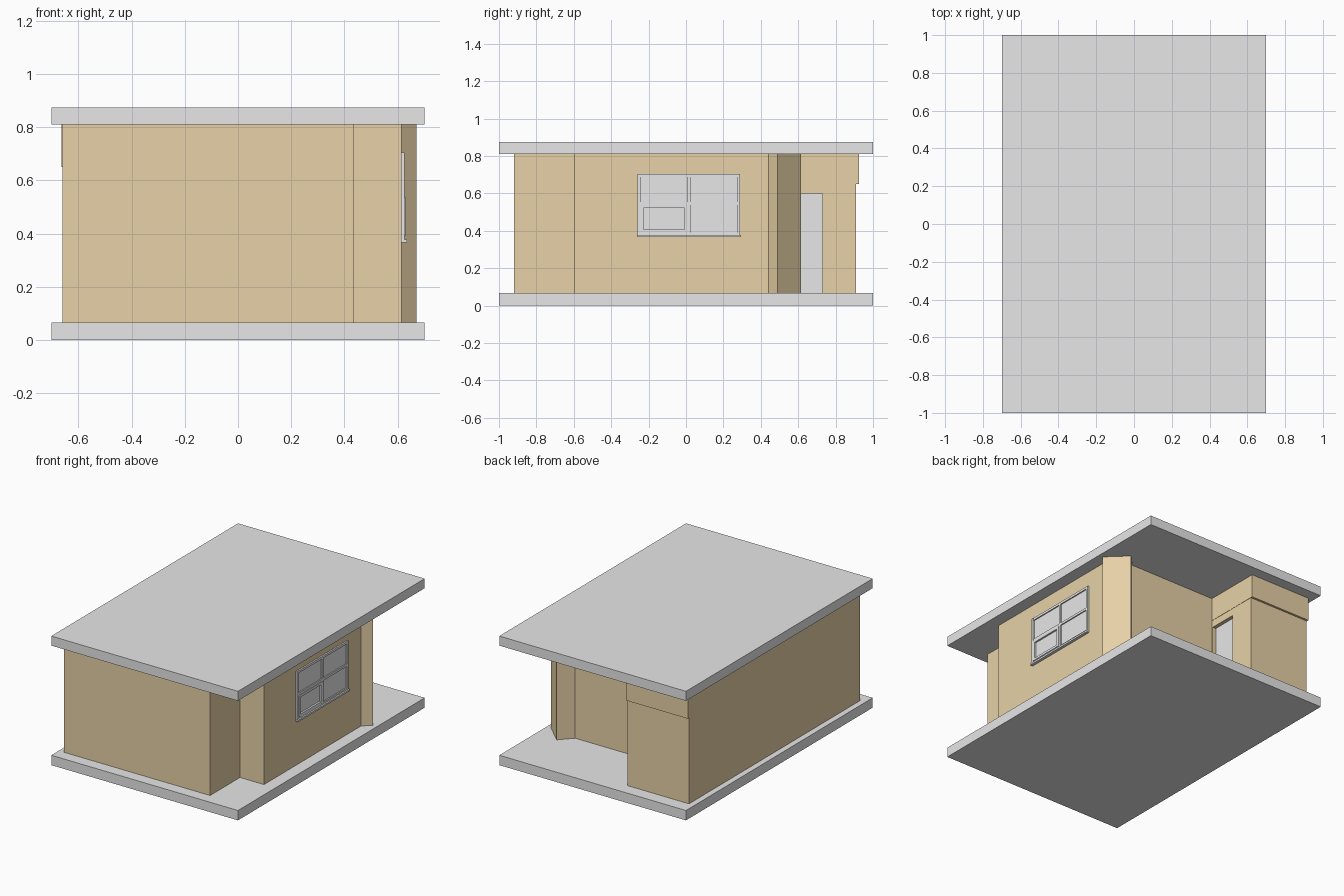
import bpy
import bmesh

cube = bpy.data.objects.get("Cube")
if cube:
    bpy.data.objects.remove(cube, do_unlink=True)


def material(name, rgb):
    m = bpy.data.materials.new(name)
    m.use_nodes = True
    m.diffuse_color = (*rgb, 1)
    m.node_tree.nodes["Principled BSDF"].inputs["Base Color"].default_value = (*rgb, 1)
    return m


sand = material("sand plaster", (0.83, 0.665, 0.40))
grey = material("pale grey", (0.80, 0.80, 0.80))


def prism(name, outline, z0, z1, mat):
    """Extrude a counter-clockwise floor outline from z0 up to z1."""
    bm = bmesh.new()
    base = bm.faces.new([bm.verts.new((x, y, z0)) for x, y in outline])
    top = bmesh.ops.extrude_face_region(bm, geom=[base])["geom"]
    bmesh.ops.translate(bm, vec=(0, 0, z1 - z0),
                        verts=[v for v in top if isinstance(v, bmesh.types.BMVert)])
    bmesh.ops.recalc_face_normals(bm, faces=bm.faces)
    mesh = bpy.data.meshes.new(name)
    bm.to_mesh(mesh)
    bm.free()
    mesh.materials.append(mat)
    obj = bpy.data.objects.new(name, mesh)
    bpy.context.collection.objects.link(obj)
    return obj


def box(name, x, y, z, mat):
    outline = [(x[0], y[0]), (x[1], y[0]), (x[1], y[1]), (x[0], y[1])]
    return prism(name, outline, z[0], z[1], mat)


FLOOR, CEIL = 0.067, 0.81

# Floor slab and flat roof
box("floor_slab", (-0.7, 0.7), (-1, 1), (0, FLOOR), grey)
box("roof_slab", (-0.7, 0.7), (-1, 1), (CEIL, 0.875), grey)

# Stepped house walls
walls = prism("walls", [(-0.66, -0.92), (0.435, -0.92), (0.435, -0.6), (0.615, -0.6),
                        (0.615, 0.44), (0.5, 0.53), (-0.2, 0.53), (-0.2, 0.91),
                        (-0.66, 0.91)], FLOOR, CEIL, sand)

# Doorway recess in the rear wing
cutter = box("doorway_cutter", (-0.23, -0.1), (0.535, 0.73), (FLOOR - 0.02, 0.6), sand)
cutter.hide_render = True
cut = walls.modifiers.new("doorway", "BOOLEAN")
cut.object = cutter
cut.operation = "DIFFERENCE"
cut.solver = "EXACT"
bpy.context.view_layer.objects.active = walls
bpy.ops.object.modifier_apply(modifier=cut.name)
bpy.data.objects.remove(cutter, do_unlink=True)
box("door", (-0.245, -0.225), (0.535, 0.73), (FLOOR, 0.6), grey)

# Diagonal corner pillar and the band over the rear wing
prism("corner_pillar", [(0.615, 0.44), (0.67, 0.49), (0.54, 0.615), (0.46, 0.53)],
      FLOOR, CEIL, sand)
box("rear_band", (-0.662, -0.198), (0.53, 0.925), (0.65, CEIL), sand)

# Window: glass, frame bars, opening sash and sill
Y0, Y1, Z0, Z1 = -0.26, 0.29, 0.375, 0.705
MID_Y, MID_Z, BAR = 0.015, 0.545, 0.016
box("window_glass", (0.6, 0.617), (Y0, Y1), (Z0, Z1), grey)
for i, y in enumerate((Y0, MID_Y - BAR / 2, Y1 - BAR)):
    box(f"window_upright_{i + 1}", (0.6, 0.626), (y, y + BAR), (Z0, Z1), grey)
for i, z in enumerate((Z0, MID_Z - BAR / 2, Z1 - BAR)):
    box(f"window_rail_{i + 1}", (0.6, 0.625), (Y0, Y1), (z, z + BAR), grey)

sash_y, sash_z = (Y0 + BAR, MID_Y - BAR / 2), (Z0 + BAR, MID_Z - BAR / 2)
for i, y in enumerate((sash_y[0], sash_y[1] - BAR)):
    box(f"sash_upright_{i + 1}", (0.61, 0.630), (y, y + BAR), sash_z, grey)
for i, z in enumerate((sash_z[0], sash_z[1] - BAR)):
    box(f"sash_rail_{i + 1}", (0.61, 0.629), sash_y, (z, z + BAR), grey)
box("window_sill", (0.6, 0.635), (Y0 - 0.003, Y1 + 0.003), (0.367, 0.379), grey)
